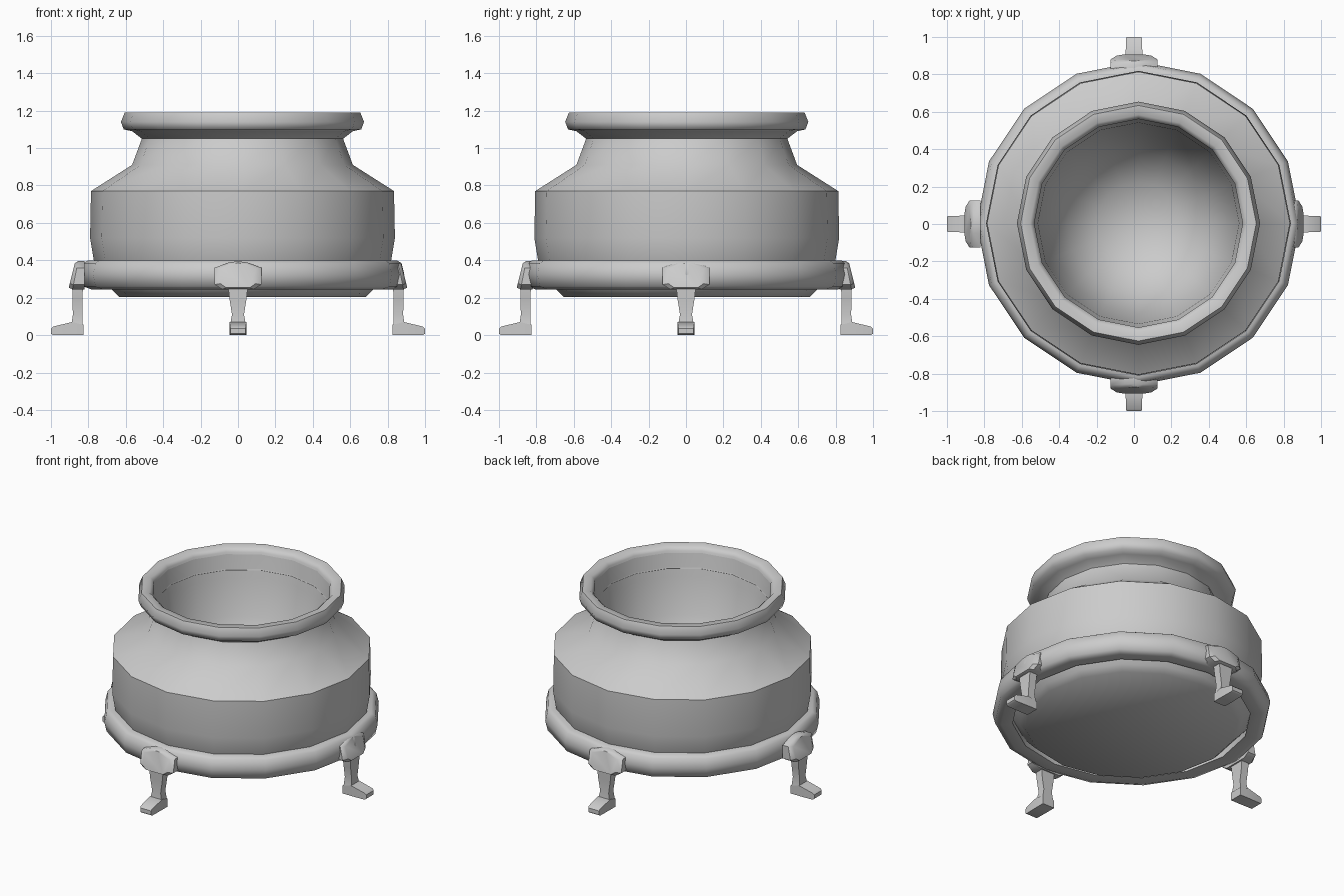
import bpy, bmesh, math
from mathutils import Matrix

if "Cube" in bpy.data.objects:
    bpy.data.objects.remove(bpy.data.objects["Cube"])

SIDES = 16
CENTRE = Matrix.Translation((0.024, 0.004, 0))  # pot sits slightly off the leg centre


def finish(name, bm, angle):
    bmesh.ops.remove_doubles(bm, verts=bm.verts, dist=1e-5)
    bmesh.ops.recalc_face_normals(bm, faces=bm.faces)
    me = bpy.data.meshes.new(name)
    bm.to_mesh(me)
    bm.free()
    ob = bpy.data.objects.new(name, me)
    bpy.context.collection.objects.link(ob)
    bpy.ops.object.select_all(action='DESELECT')
    ob.select_set(True)
    bpy.context.view_layer.objects.active = ob
    bpy.ops.object.shade_smooth_by_angle(angle=math.radians(angle))
    return ob


def lathe(name, profile, closed=False, angle=50):
    """Spin an (r, z) profile around z."""
    bm = bmesh.new()
    vs = [bm.verts.new((r, 0, z)) for r, z in profile]
    pairs = list(zip(vs, vs[1:])) + ([(vs[-1], vs[0])] if closed else [])
    edges = [bm.edges.new(p) for p in pairs]
    bmesh.ops.spin(bm, geom=vs + edges, cent=(0, 0, 0), axis=(0, 0, 1),
                   angle=math.tau, steps=SIDES, use_merge=True)
    bm.transform(CENTRE)
    return finish(name, bm, angle)


def loft(bm, sections):
    """Skin a row of matching point loops and cap both ends."""
    rings = [[bm.verts.new(p) for p in s] for s in sections]
    n = len(rings[0])
    for a, b in zip(rings, rings[1:]):
        for i in range(n):
            j = (i + 1) % n
            bm.faces.new((a[i], a[j], b[j], b[i]))
    bm.faces.new(rings[0])
    bm.faces.new(rings[-1])


# Pot body: outer wall, continuing over the mouth into the inner bowl
lathe("pot_body", [
    (0, 0.205), (0.66, 0.205), (0.695, 0.24), (0.75, 0.30), (0.795, 0.40),
    (0.815, 0.52), (0.81, 0.77), (0.59, 0.91), (0.538, 1.05), (0.59, 1.12),
    (0.557, 1.15), (0.53, 1.0), (0.48, 0.76), (0.38, 0.56), (0.22, 0.43), (0, 0.39)])

# Rolled lip around the mouth
lathe("pot_lip", [
    (0.557, 1.11), (0.557, 1.165), (0.58, 1.188), (0.63, 1.19),
    (0.65, 1.14), (0.635, 1.10), (0.59, 1.09), (0.538, 1.05)], closed=True, angle=65)

# Support ring around the base
lathe("support_ring", [
    (0.76, 0.40), (0.825, 0.40), (0.85, 0.385), (0.865, 0.325),
    (0.85, 0.26), (0.81, 0.245), (0.74, 0.25)], closed=True, angle=65)


def rect(x0, x1, w, z):
    return [(x0, -w, z), (x1, -w, z), (x1, w, z), (x0, w, z)]


def slab(x, w, z0, z1):
    return [(x, -w, z0), (x, w, z0), (x, w, z1), (x, -w, z1)]


# Outline of the mounting pad: (sideways, up)
PAD = [(-0.085, 0.245), (0.085, 0.245), (0.125, 0.27), (0.125, 0.36),
       (0.05, 0.388), (0, 0.395), (-0.05, 0.388), (-0.125, 0.36), (-0.125, 0.27)]


def make_leg(name, angle):
    bm = bmesh.new()
    # Pad leaning outwards towards its lower edge
    lean = lambda z: (0.395 - z) * 0.22
    loft(bm, [[(0.82, y, z) for y, z in PAD],
              [(0.855 + lean(z) * 0.9, y, z) for y, z in PAD],
              [(0.872 + lean(z), y * 0.75, 0.315 + (z - 0.315) * 0.88) for y, z in PAD]])
    # Tapered shin
    loft(bm, [rect(0.83, 0.888, 0.055, 0.30), rect(0.83, 0.886, 0.05, 0.235),
              rect(0.832, 0.885, 0.045, 0.19), rect(0.832, 0.883, 0.032, 0.11),
              rect(0.83, 0.89, 0.042, 0.055)])
    # Foot pointing outwards
    loft(bm, [slab(0.825, 0.045, 0, 0.055), slab(0.888, 0.045, 0, 0.07),
              slab(0.99, 0.043, 0, 0.045), slab(1.0, 0.04, 0.008, 0.035)])
    bm.transform(Matrix.Rotation(angle, 4, 'Z'))
    finish(name, bm, 40)


for i, side in enumerate(("right", "back", "left", "front")):
    make_leg(side + "_leg", i * math.pi / 2)
